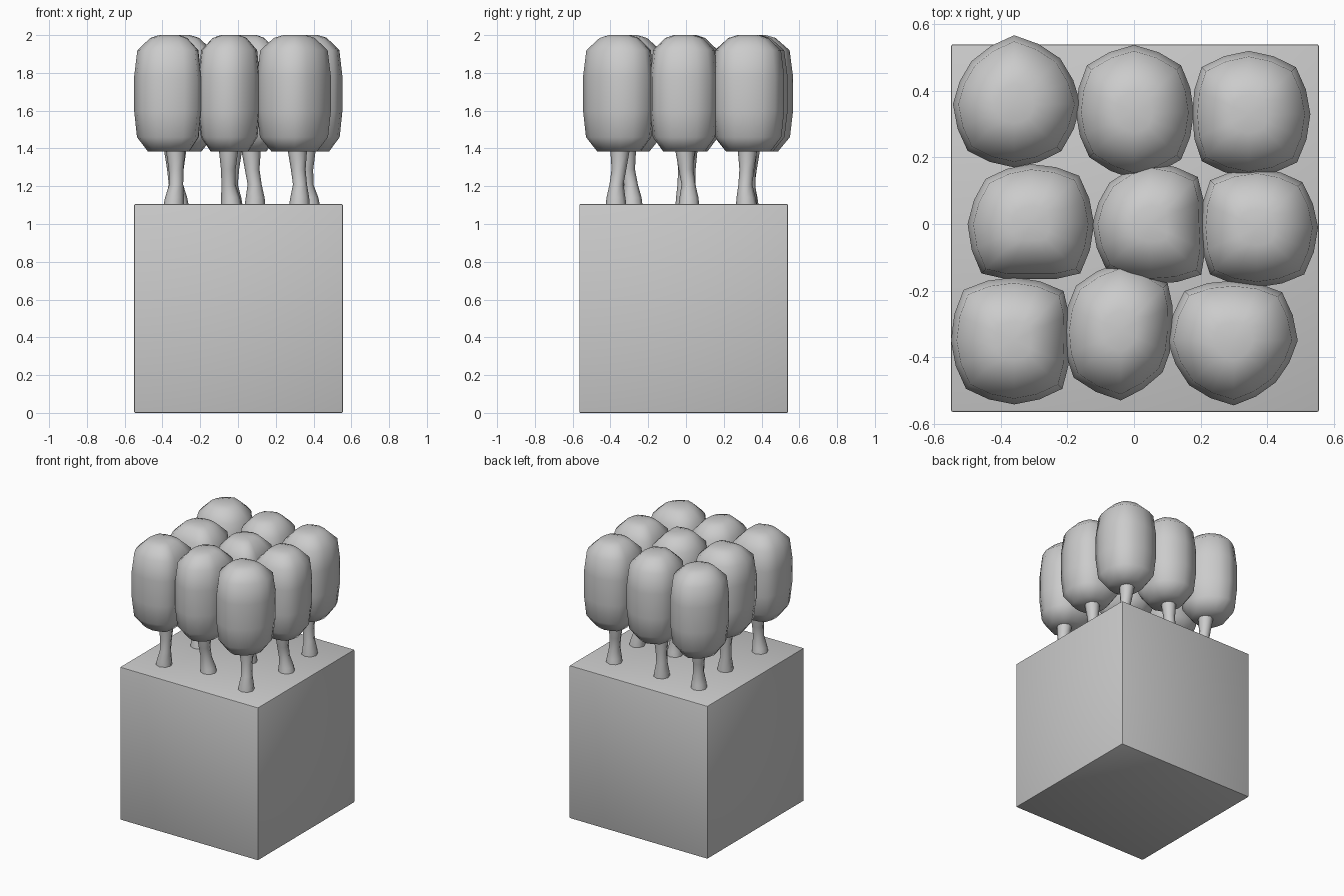
import bpy, bmesh
from math import cos, sin, pi
from mathutils import Vector

if "Cube" in bpy.data.objects:
    bpy.data.objects.remove(bpy.data.objects["Cube"])


def make_object(name, bm, angle):
    bmesh.ops.recalc_face_normals(bm, faces=bm.faces)
    me = bpy.data.meshes.new(name)
    bm.to_mesh(me)
    bm.free()
    ob = bpy.data.objects.new(name, me)
    bpy.context.collection.objects.link(ob)
    bpy.ops.object.select_all(action='DESELECT')
    ob.select_set(True)
    bpy.context.view_layer.objects.active = ob
    bpy.ops.object.shade_smooth_by_angle(angle=angle)
    return ob


def loft(name, rings, cap_rise=0.0):
    """Skin a stack of point rings and close both ends."""
    bm = bmesh.new()
    loops = [[bm.verts.new(p) for p in ring] for ring in rings]
    n = len(loops[0])
    for a, b in zip(loops, loops[1:]):
        for i in range(n):
            j = (i + 1) % n
            bm.faces.new((a[i], a[j], b[j], b[i]))
    for lp in (loops[0], loops[-1]):
        mid = sum((v.co for v in lp), Vector()) / n
        c = bm.verts.new(mid)
        for i in range(n):
            bm.faces.new((lp[i], lp[(i + 1) % n], c))
    return make_object(name, bm, pi / 2.5)


# Ground block with slightly eased edges
bm = bmesh.new()
bmesh.ops.create_cube(bm, size=1.105)
bmesh.ops.translate(bm, verts=bm.verts, vec=(0.003, -0.0125, 0.5525))
bmesh.ops.bevel(bm, geom=bm.edges[:], offset=0.006, segments=2, profile=0.5, affect='EDGES')
make_object("ground_block", bm, pi / 6)

# Crown centre, trunk base, trunk top, crown radii in mm every 45 degrees from +x
TREES = [
    ((-.36, .36), (-.335, .33), (-.34, .34), "200 195 207 182 184 198 190 200"),
    ((.0, .335), (-.03, .32), (-.03, .325), "180 200 203 200 175 190 200 200"),
    ((.345, .33), (.35, .32), (.335, .325), "185 200 190 200 170 200 190 205"),
    ((-.31, .0), (-.315, .0), (-.325, .01), "190 205 180 192 190 210 165 210"),
    ((.05, .0), (.09, .0), (.07, .0), "160 200 185 175 175 190 180 215"),
    ((.37, -.01), (.38, .015), (.36, -.005), "183 192 178 200 170 200 180 200"),
    ((-.36, -.35), (-.34, -.36), (-.33, -.35), "165 210 190 215 190 205 192 205"),
    ((-.04, -.32), (-.035, -.285), (-.05, -.315), "155 200 205 190 170 200 210 178"),
    ((.3, -.35), (.325, -.37), (.315, -.35), "192 205 180 210 200 190 195 178"),
]
CROWN = [(1.385, .62), (1.46, .92), (1.6, 1.0), (1.78, 1.0), (1.92, .91), (1.985, .55), (2.0, .3)]
TRUNK = [(1.09, .056, 0), (1.14, .05, .1), (1.21, .037, .5), (1.29, .039, .9), (1.38, .05, 1), (1.44, .055, 1)]

for k, (c, base, top, radii) in enumerate(TREES):
    r = [int(v) / 1000 for v in radii.split()]

    # Rounded irregular crown
    rings = [[(c[0] + s * r[i] * cos(i * pi / 4), c[1] + s * r[i] * sin(i * pi / 4), z)
              for i in range(8)] for z, s in CROWN]
    # Extra corners between the measured ones give a fuller outline
    full = []
    for ring in rings:
        out = []
        for i in range(8):
            a, b = Vector(ring[i]), Vector(ring[(i + 1) % 8])
            m = (a + b) / 2
            ctr = Vector((c[0], c[1], a.z))
            out += [a, ctr + (m - ctr) * 1.05]
        full.append(out)
    loft(f"tree_crown_{k + 1}", full)

    # Flared, gently bent trunk
    kink = 0.008 * (-1) ** k
    rings = []
    for z, rad, t in TRUNK:
        b = kink * 4 * t * (1 - t)
        x = base[0] + (top[0] - base[0]) * t + b
        y = base[1] + (top[1] - base[1]) * t - b
        rings.append([(x + rad * cos(i * pi / 4), y + rad * sin(i * pi / 4), z) for i in range(8)])
    loft(f"tree_trunk_{k + 1}", rings)
